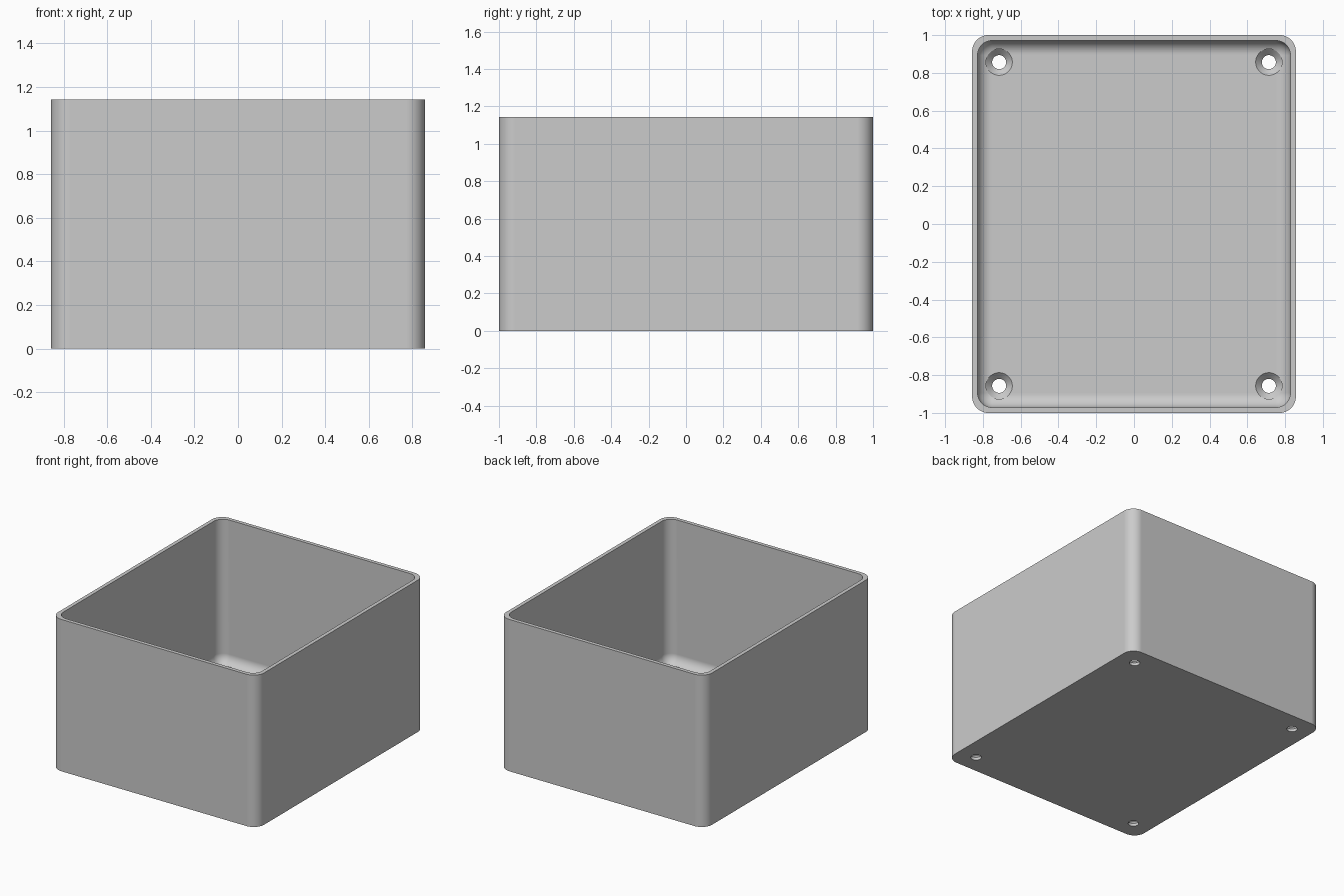
import bpy, bmesh, math

if "Cube" in bpy.data.objects:
    bpy.data.objects.remove(bpy.data.objects["Cube"], do_unlink=True)

# Main dimensions
HALF_X, HALF_Y, HEIGHT = 0.857, 1.0, 1.143
WALL, FLOOR, CORNER = 0.0286, 0.057, 0.086
INNER_CORNER, FILLET = 0.078, 0.076
HOLE_X, HOLE_Y, HOLE_R, SINK_R = 0.714, 0.857, 0.037, 0.07
CORNER_STEPS, FILLET_STEPS = 12, 10

grey = bpy.data.materials.new("plain grey")
grey.use_nodes = True
colour = (0.6, 0.6, 0.6, 1)
grey.diffuse_color = colour
grey.node_tree.nodes["Principled BSDF"].inputs["Base Color"].default_value = colour


def rounded_loop(bm, inset, radius, z):
    """Ring of vertices around a rounded rectangle."""
    hx, hy = HALF_X - inset - radius, HALF_Y - inset - radius
    ring = []
    for i, (sx, sy) in enumerate(((1, 1), (-1, 1), (-1, -1), (1, -1))):
        for k in range(CORNER_STEPS + 1):
            a = math.pi / 2 * (i + k / CORNER_STEPS)
            ring.append(bm.verts.new((sx * hx + radius * math.cos(a),
                                      sy * hy + radius * math.sin(a), z)))
    return ring


def circle_loop(bm, radius, z, x, y, sides=48):
    return [bm.verts.new((x + radius * math.cos(math.tau * k / sides),
                          y + radius * math.sin(math.tau * k / sides), z))
            for k in range(sides)]


def skin(bm, rings):
    """Join rings in order and cap both ends."""
    for a, b in zip(rings, rings[1:]):
        n = len(a)
        for i in range(n):
            j = (i + 1) % n
            bm.faces.new((a[i], a[j], b[j], b[i]))
    bm.faces.new(rings[0][::-1])
    bm.faces.new(rings[-1])


def finish(bm, name):
    bmesh.ops.recalc_face_normals(bm, faces=bm.faces)
    mesh = bpy.data.meshes.new(name)
    bm.to_mesh(mesh)
    bm.free()
    mesh.materials.append(grey)
    obj = bpy.data.objects.new(name, mesh)
    bpy.context.collection.objects.link(obj)
    return obj


# Open box: outer wall, rim, inner wall, floor fillet
bm = bmesh.new()
rings = [rounded_loop(bm, 0, CORNER, 0),
         rounded_loop(bm, 0, CORNER, HEIGHT),
         rounded_loop(bm, WALL, INNER_CORNER, HEIGHT)]
for k in range(FILLET_STEPS + 1):
    a = math.pi / 2 * k / FILLET_STEPS
    d = FILLET * (1 - math.cos(a))
    rings.append(rounded_loop(bm, WALL + d, INNER_CORNER - d,
                              FLOOR + FILLET * (1 - math.sin(a))))
skin(bm, rings)
box = finish(bm, "open_box")

# Countersunk screw holes in the four corners of the floor
bm = bmesh.new()
for sx in (-1, 1):
    for sy in (-1, 1):
        profile = ((HOLE_R, -0.1), (HOLE_R, 0.022),
                   (SINK_R, 0.055), (SINK_R, 0.3))
        skin(bm, [circle_loop(bm, r, z, sx * HOLE_X, sy * HOLE_Y)
                  for r, z in profile])
cutter = finish(bm, "screw_hole_cutter")
cutter.hide_render = True

bpy.ops.object.select_all(action="DESELECT")
bpy.context.view_layer.objects.active = box
box.select_set(True)
cut = box.modifiers.new("screw holes", "BOOLEAN")
cut.operation, cut.solver, cut.object = "DIFFERENCE", "EXACT", cutter
bpy.ops.object.modifier_apply(modifier=cut.name)
bpy.data.objects.remove(cutter, do_unlink=True)

# Smooth curves, crisp edges, flat large faces
bpy.ops.object.shade_smooth_by_angle(angle=math.radians(30))
normals = box.modifiers.new("flat faces", "WEIGHTED_NORMAL")
normals.keep_sharp = True
